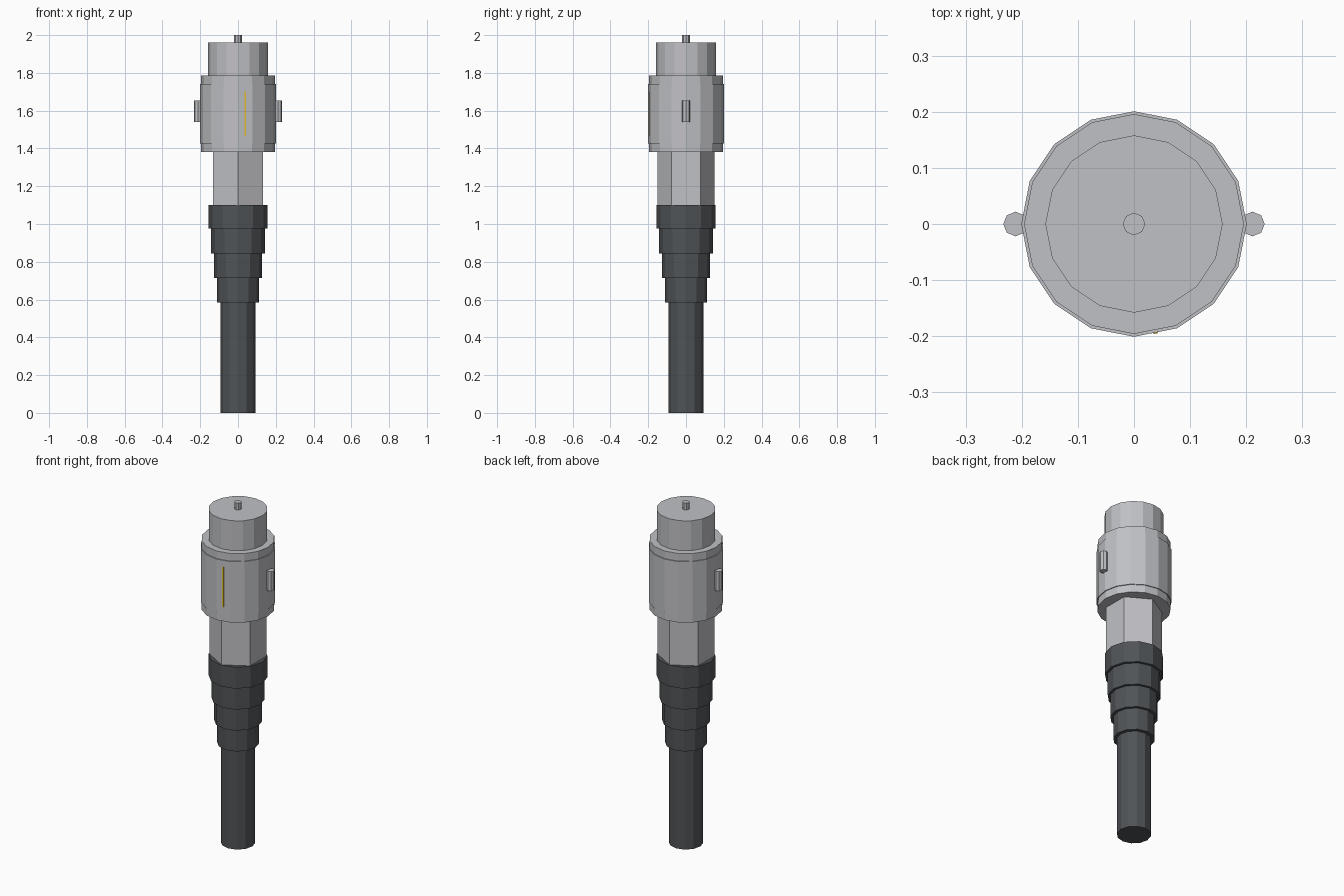
import bpy, math
from mathutils import Matrix

cube = bpy.data.objects.get("Cube")
if cube:
    bpy.data.objects.remove(cube, do_unlink=True)


def material(name, rgb):
    m = bpy.data.materials.new(name)
    m.use_nodes = True
    col = (*rgb, 1)
    m.diffuse_color = col
    m.node_tree.nodes["Principled BSDF"].inputs["Base Color"].default_value = col
    return m


metal = material("brushed metal", (0.53, 0.535, 0.56))
rubber = material("dark rubber", (0.08, 0.088, 0.095))
yellow = material("yellow mark", (0.80, 0.52, 0.03))


def prism(name, sides, radius, z0, z1, mat, x=0.0):
    """Flat-shaded upright prism with a corner on the y axis."""
    bpy.ops.mesh.primitive_cylinder_add(
        vertices=sides, radius=radius, depth=z1 - z0, location=(x, 0, (z0 + z1) / 2))
    ob = bpy.context.object
    ob.name = name
    ob.data.materials.append(mat)
    return ob


# Cable and stepped strain relief
prism("cable", 12, 0.092, 0, 0.585, rubber)
for i, r in enumerate((0.112, 0.128, 0.142, 0.157)):
    z = 0.585 + i * 0.13
    prism(f"strain_relief_{i + 1}", 12, r, z, min(z + 0.13, 1.10), rubber)

# Hexagonal nut
prism("hex_nut", 6, 0.152, 1.10, 1.38, metal)

# Coupling sleeve with slightly narrower end collars
prism("lower_collar", 16, 0.196, 1.38, 1.425, metal)
prism("coupling_sleeve", 16, 0.201, 1.425, 1.74, metal)
prism("upper_collar", 16, 0.196, 1.74, 1.785, metal)

# Plug and centre contact
prism("plug_barrel", 16, 0.158, 1.785, 1.96, metal)
prism("centre_contact", 8, 0.02, 1.96, 2.0, metal)

# Locking lugs on both sides
for name, side in (("left_lug", 1), ("right_lug", -1)):
    prism(name, 8, 0.022, 1.54, 1.655, metal, x=side * 0.211)

# Alignment mark lying on one sleeve facet
facet = math.pi / 16
apothem = 0.201 * math.cos(facet)
bpy.ops.mesh.primitive_cube_add(size=1)
mark = bpy.context.object
mark.name = "alignment_mark"
mark.data.transform(Matrix.Diagonal((0.008, 0.004, 0.235, 1)))
mark.location = (apothem * math.sin(facet), -apothem * math.cos(facet), 1.583)
mark.rotation_euler.z = facet
mark.data.materials.append(yellow)
